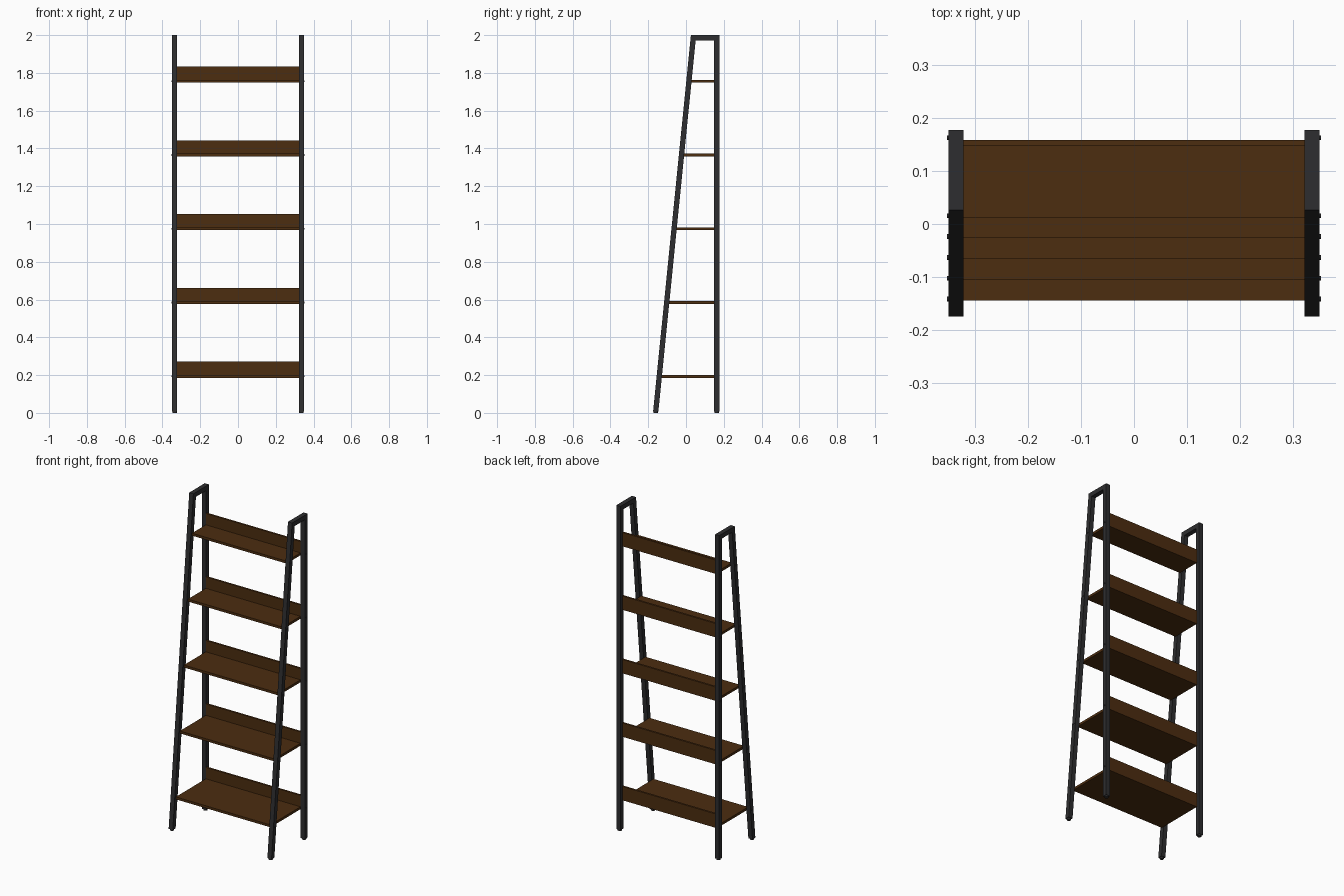
import bpy, bmesh, math
from mathutils import Matrix

if "Cube" in bpy.data.objects:
    bpy.data.objects.remove(bpy.data.objects["Cube"])


def material(name, rgb):
    m = bpy.data.materials.new(name)
    m.diffuse_color = (*rgb, 1)
    m.use_nodes = True
    m.node_tree.nodes["Principled BSDF"].inputs["Base Color"].default_value = m.diffuse_color
    return m


METAL = material("dark metal", (0.027, 0.027, 0.029))
WOOD = material("brown wood", (0.072, 0.026, 0.005))


def finish(name, bm, mat):
    bmesh.ops.recalc_face_normals(bm, faces=bm.faces)
    me = bpy.data.meshes.new(name)
    bm.to_mesh(me)
    bm.free()
    me.materials.append(mat)
    ob = bpy.data.objects.new(name, me)
    bpy.context.collection.objects.link(ob)
    return ob


def box(name, lo, hi, mat):
    bm = bmesh.new()
    size = [b - a for a, b in zip(lo, hi)]
    mid = [(a + b) / 2 for a, b in zip(lo, hi)]
    bmesh.ops.create_cube(bm, size=1, matrix=Matrix.Translation(mid) @ Matrix.Diagonal((*size, 1)))
    return finish(name, bm, mat)


def cylinder(name, center, r, h, mat, along_x=False):
    bm = bmesh.new()
    rot = Matrix.Rotation(math.pi / 2, 4, 'Y') if along_x else Matrix()
    bmesh.ops.create_cone(bm, cap_ends=True, segments=16, radius1=r, radius2=r, depth=h,
                          matrix=Matrix.Translation(center) @ rot)
    return finish(name, bm, mat)


X_IN, X_OUT = 0.322, 0.35
FOOT = 0.008
SLOPE = 0.1005


def front_y(z):  # centre line of the leaning front leg
    return -0.161 + SLOPE * z


# Side frames: leaning front leg, top bar and upright back leg in one profile
T = 0.014
profile = [(front_y(FOOT) - T, FOOT), (front_y(2) - T, 2), (0.177, 2), (0.177, FOOT),
           (0.149, FOOT), (0.149, 1.972), (front_y(1.972) + T, 1.972), (front_y(FOOT) + T, FOOT)]
for side, s in (("left", -1), ("right", 1)):
    bm = bmesh.new()
    face = bm.faces.new([bm.verts.new((s * X_IN, y, z)) for y, z in profile])
    ext = bmesh.ops.extrude_face_region(bm, geom=[face])
    verts = [v for v in ext["geom"] if isinstance(v, bmesh.types.BMVert)]
    bmesh.ops.translate(bm, verts=verts, vec=(s * (X_OUT - X_IN), 0, 0))
    finish(side + "_frame", bm, METAL)

    # Feet
    for part, y in (("front", front_y(0)), ("back", 0.163)):
        cylinder(f"{side}_{part}_foot", (s * 0.336, y, FOOT / 2 + 0.001), 0.012, FOOT + 0.002, METAL)

# Shelves with back rails and bolts
for i in range(5):
    z = 0.186 + 0.3905 * i
    mid = z + 0.0075
    box(f"shelf_{i+1}", (-X_IN, front_y(mid) - 0.003, z), (X_IN, 0.159, z + 0.015), WOOD)
    box(f"back_rail_{i+1}", (-X_IN, 0.147, z + 0.015), (X_IN, 0.159, z + 0.085), WOOD)
    for side, s in (("left", -1), ("right", 1)):
        for part, y in (("front", front_y(mid)), ("back", 0.163)):
            cylinder(f"{side}_{part}_bolt_{i+1}", (s * 0.350, y, mid), 0.0045, 0.006, METAL, True)
